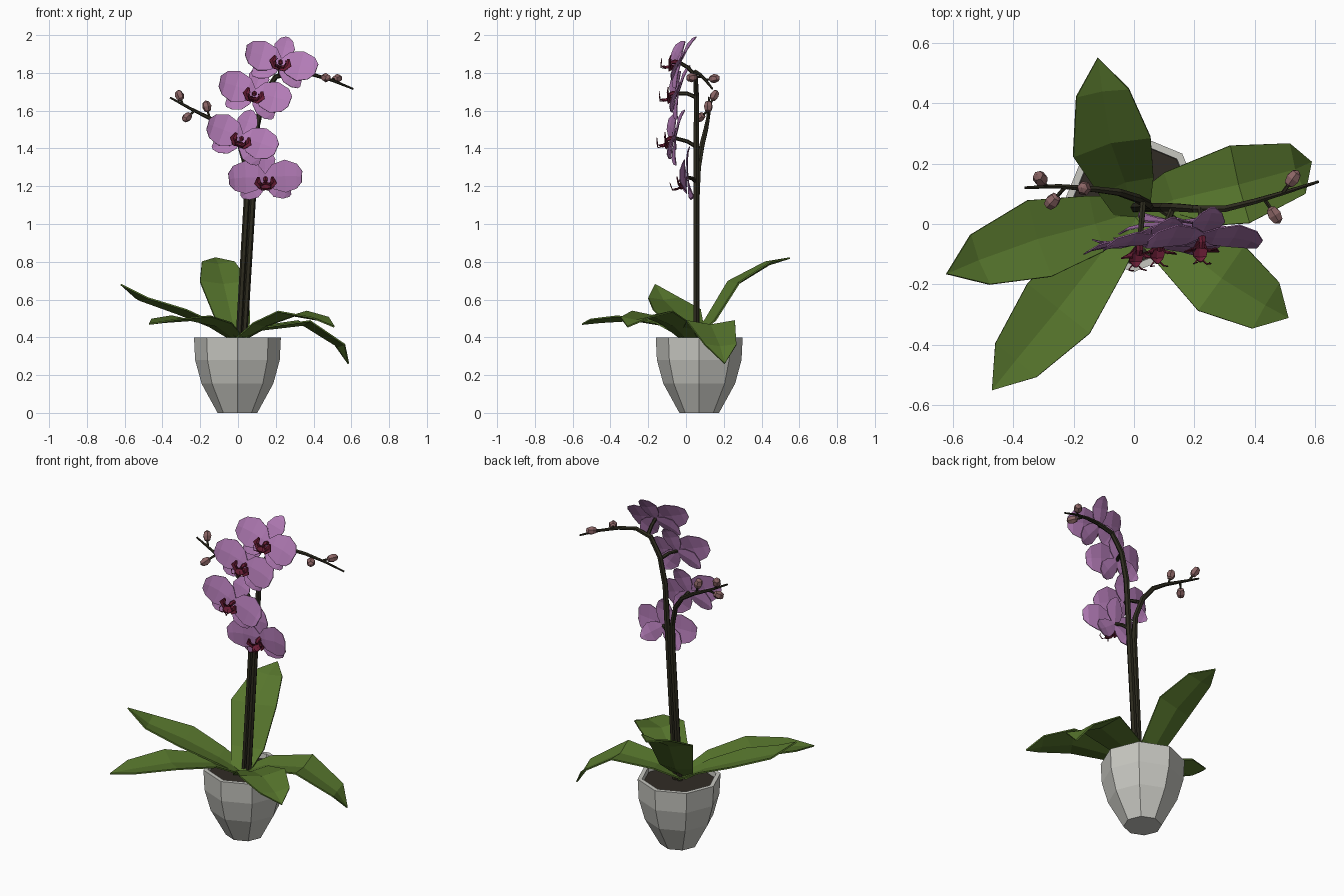
import bpy, bmesh, math
from mathutils import Vector, Matrix, Euler

if "Cube" in bpy.data.objects:
    bpy.data.objects.remove(bpy.data.objects["Cube"])


def material(name, rgb):
    m = bpy.data.materials.new(name)
    m.diffuse_color = (*rgb, 1)
    m.use_nodes = True
    m.node_tree.nodes["Principled BSDF"].inputs["Base Color"].default_value = m.diffuse_color
    return m


GREY = material("pot grey", (0.57, 0.57, 0.53))
SOIL = material("soil brown", (0.03, 0.024, 0.018))
GREEN = material("leaf green", (0.095, 0.18, 0.026))
STEM = material("stem dark", (0.026, 0.024, 0.013))
PETAL = material("petal purple", (0.45, 0.2, 0.47))
LIP = material("lip dark red", (0.14, 0.012, 0.035))
BUD = material("bud mauve", (0.26, 0.13, 0.13))


def finish(name, bm, mat):
    bmesh.ops.recalc_face_normals(bm, faces=bm.faces[:])
    me = bpy.data.meshes.new(name)
    bm.to_mesh(me)
    bm.free()
    me.materials.append(mat)
    ob = bpy.data.objects.new(name, me)
    bpy.context.collection.objects.link(ob)
    return ob


def loft(name, rings, mat):
    """Closed rings of points joined into a capped skin."""
    bm = bmesh.new()
    vs = [[bm.verts.new(p) for p in r] for r in rings]
    n = len(vs[0])
    for a, b in zip(vs, vs[1:]):
        for i in range(n):
            bm.faces.new((a[i], a[(i + 1) % n], b[(i + 1) % n], b[i]))
    bm.faces.new(vs[0])
    bm.faces.new(vs[-1])
    return finish(name, bm, mat)


def tangents(pts):
    last = len(pts) - 1
    return [(pts[min(i + 1, last)] - pts[max(i - 1, 0)]).normalized() for i in range(last + 1)]


def tube(name, pts, r0, r1, mat, sides=6):
    """Tube along a path, tapering mostly towards its end."""
    pts = [Vector(p) for p in pts]
    run = (pts[-1] - pts[0]).normalized()
    ref = Vector((1, 0, 0)) if abs(run.y) > 0.6 else Vector((0, 1, 0))
    rings = []
    for k, (p, t) in enumerate(zip(pts, tangents(pts))):
        r = r0 + (r1 - r0) * (k / (len(pts) - 1)) ** 2
        u = t.cross(ref).normalized()
        v = t.cross(u)
        rings.append([p + r * (math.cos(a) * u + math.sin(a) * v)
                      for a in (2 * math.pi * i / sides for i in range(sides))])
    return loft(name, rings, mat)


def blade(name, pts, widths, up, crease, mat, matrix=None, thick=0.004):
    """Thin leaf or petal: a creased strip along a path, with half widths."""
    pts, up = [Vector(p) for p in pts], Vector(up)
    bm = bmesh.new()
    rows = []
    for p, t, w in zip(pts, tangents(pts), widths):
        side = t.cross(up).normalized()
        nrm = side.cross(t)
        if w == 0:
            v = bm.verts.new(p)
            rows.append((v, v, v))
        else:
            lift = nrm * w * crease
            rows.append((bm.verts.new(p - side * w + lift), bm.verts.new(p),
                         bm.verts.new(p + side * w + lift)))
    for a, b in zip(rows, rows[1:]):
        for i in (0, 1):
            bm.faces.new(list(dict.fromkeys((a[i + 1], a[i], b[i], b[i + 1]))))
    if matrix:
        bm.transform(matrix)
    ob = finish(name, bm, mat)
    mod = ob.modifiers.new("thickness", "SOLIDIFY")
    mod.thickness, mod.offset = thick, 0
    return ob


# Pot: eight-sided, open at the top, with soil inside
def pot_ring(r, z, sides=8):
    return [Vector((-0.003 + r * math.cos(a), 0.07 + r * math.sin(a), z))
            for a in (-math.pi / 2 + 2 * math.pi * i / sides for i in range(sides))]


loft("pot", [pot_ring(r, z) for r, z in ((0.105, 0), (0.19, 0.155), (0.224, 0.28), (0.23, 0.4),
                                         (0.205, 0.4), (0.2, 0.33))], GREY)
loft("soil", [pot_ring(0.2, 0.34), pot_ring(0.204, 0.37)], SOIL)

# Leaves: five arching blades
LEAVES = {
    "back": [(0, 0.02, 0.38), (-0.03, 0.14, 0.48), (-0.077, 0.27, 0.68), (-0.105, 0.44, 0.785), (-0.12, 0.55, 0.82)],
    "right_back": [(0, 0.03, 0.38), (0.13, 0.08, 0.44), (0.345, 0.13, 0.465), (0.53, 0.18, 0.35), (0.585, 0.205, 0.26)],
    "right_front": [(0.01, 0.02, 0.38), (0.14, -0.06, 0.46), (0.29, -0.18, 0.515), (0.433, -0.268, 0.49), (0.51, -0.31, 0.455)],
    "left_front": [(0, 0.03, 0.38), (-0.11, -0.1, 0.46), (-0.25, -0.28, 0.49), (-0.39, -0.45, 0.48), (-0.47, -0.55, 0.47)],
    "left": [(0, 0.04, 0.38), (-0.13, 0, 0.45), (-0.32, -0.05, 0.525), (-0.515, -0.12, 0.595), (-0.62, -0.165, 0.68)],
}
for key, pts in LEAVES.items():
    blade("leaf_" + key, pts, (0.05, 0.095, 0.132, 0.088, 0), (0, 0, 1), 0.17, GREEN, thick=0.008)

# Two flower stems, one arching right and one left
tube("stem_right", [(0.03, 0.055, 0.35), (0.079, 0.055, 1.15), (0.1, 0.055, 1.52), (0.135, 0.055, 1.68),
                    (0.2, 0.05, 1.78), (0.3, 0.05, 1.805), (0.4, 0.075, 1.79), (0.5, 0.105, 1.76),
                    (0.61, 0.14, 1.715)], 0.017, 0.005, STEM)
tube("stem_left", [(0.002, 0.055, 0.35), (0.048, 0.058, 1.15), (0.045, 0.065, 1.3), (0.01, 0.085, 1.42),
                   (-0.05, 0.105, 1.5), (-0.13, 0.115, 1.55), (-0.25, 0.125, 1.61),
                   (-0.36, 0.12, 1.67)], 0.017, 0.005, STEM)

# Buds, each on a short stalk
BUDS = [((-0.31, 0.15, 1.68), (-0.29, 0.125, 1.63)), ((-0.27, 0.075, 1.565), (-0.23, 0.12, 1.6)),
        ((-0.165, 0.118, 1.622), (-0.15, 0.115, 1.56)), ((0.465, 0.03, 1.775), (0.43, 0.085, 1.78)),
        ((0.525, 0.15, 1.77), (0.49, 0.1, 1.763))]
for i, (head, foot) in enumerate(BUDS):
    h, f = Vector(head), Vector(foot)
    tube(f"bud_stalk_{i}", [f, h], 0.007, 0.006, STEM, 5)
    bm = bmesh.new()
    bmesh.ops.create_uvsphere(bm, u_segments=6, v_segments=4, radius=1)
    turn = (h - f).to_track_quat('Z', 'Y').to_matrix().to_4x4()
    bm.transform(Matrix.Translation(h) @ turn @ Matrix.Diagonal((0.025, 0.025, 0.033, 1)))
    finish(f"bud_{i}", bm, BUD)


# Flowers: local frame has x right, z up and faces -y
def flower(tag, centre, pitch, roll, stem_point):
    m = Matrix.Translation(centre) @ Euler((math.radians(pitch), math.radians(roll), 0), 'XYZ').to_matrix().to_4x4()
    front = (0, -1, 0)
    # three sepals behind
    for k, deg in enumerate((90, 218, 322)):
        c, s = math.cos(math.radians(deg)), math.sin(math.radians(deg))
        pts = [(c * d, y, s * d) for d, y in ((0, 0.005), (0.045, 0.008), (0.095, 0.01), (0.14, 0.018), (0.163, 0.026))]
        blade(f"sepal_{tag}_{k}", pts, (0.015, 0.045, 0.056, 0.036, 0.008), front, 0.12, PETAL, m)
    for sgn, side in ((-1, "left"), (1, "right")):
        # broad round petals, cupped forward at the outer edge
        pts = [(sgn * d, y, z) for d, y, z in ((0, -0.004, 0), (0.04, -0.012, 0.004), (0.105, -0.012, 0.006),
                                               (0.165, -0.024, 0.004), (0.193, -0.038, 0.002))]
        blade(f"petal_{tag}_{side}", pts, (0.02, 0.066, 0.087, 0.066, 0.03), front, -0.06, PETAL, m)
        # lip side lobes, standing up in a U, and curled whiskers
        blade(f"lip_lobe_{tag}_{side}", [(0, -0.015, -0.04), (sgn * 0.026, -0.032, -0.044),
                                         (sgn * 0.043, -0.045, -0.022), (sgn * 0.036, -0.052, 0.008)],
              (0.012, 0.016, 0.018, 0.006), front, 0.3, LIP, m)
        whisker = [(sgn * 0.004, -0.06, -0.06), (sgn * 0.022, -0.08, -0.06), (sgn * 0.03, -0.088, -0.038),
                   (sgn * 0.02, -0.092, -0.02)]
        tube(f"lip_whisker_{tag}_{side}", [m @ Vector(p) for p in whisker], 0.003, 0.0015, LIP, 4)
    # lip centre lobe and column
    blade(f"lip_{tag}", [(0, -0.01, -0.025), (0, -0.03, -0.048), (0, -0.055, -0.06), (0, -0.075, -0.055)],
          (0.012, 0.026, 0.022, 0.005), (0, 0, 1), 0.3, LIP, m)
    tube(f"column_{tag}", [m @ Vector(p) for p in ((0, 0, -0.004), (0, -0.025, -0.006), (0, -0.04, -0.018))],
         0.013, 0.009, LIP)
    # flower stalk back to the stem
    a, b = m @ Vector((0, 0.004, 0)), Vector(stem_point)
    tube(f"flower_stalk_{tag}", [a, (a + b) / 2 + Vector((0, 0, 0.01)), b], 0.01, 0.011, STEM)


flower("a", (0.145, 0.005, 1.245), 4, -2, (0.08, 0.055, 1.22))
flower("b", (0.02, -0.06, 1.455), -10, 20, (0.03, 0.07, 1.4))
flower("c", (0.087, -0.045, 1.692), -15, 16, (0.13, 0.055, 1.67))
flower("d", (0.225, -0.035, 1.855), -24, 15, (0.22, 0.05, 1.785))
